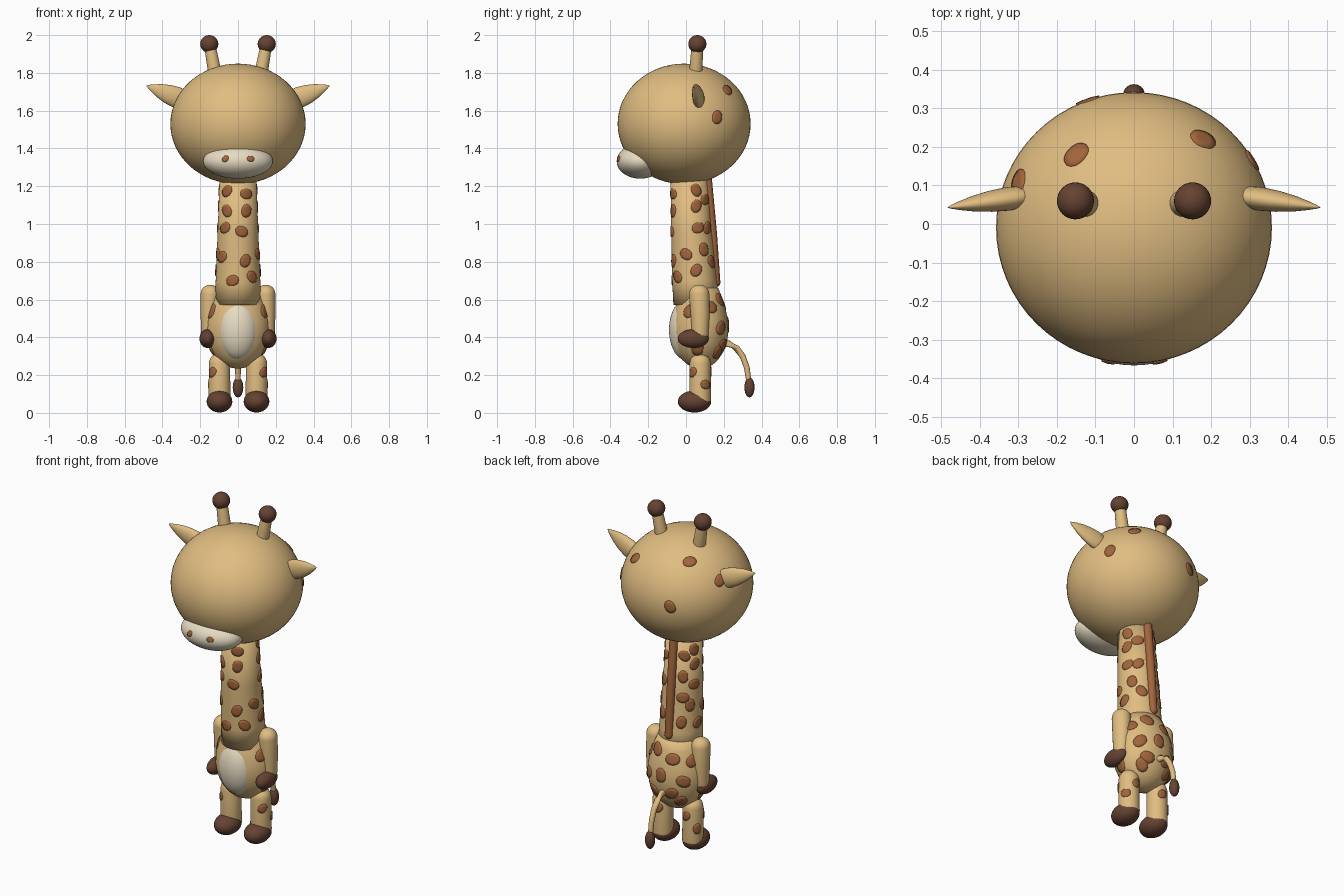
import bpy, bmesh, math
from mathutils import Vector, Matrix
from mathutils.bvhtree import BVHTree

if "Cube" in bpy.data.objects:
    bpy.data.objects.remove(bpy.data.objects["Cube"])


def material(name, rgb):
    m = bpy.data.materials.new(name)
    m.diffuse_color = (*rgb, 1)
    m.use_nodes = True
    m.node_tree.nodes["Principled BSDF"].inputs["Base Color"].default_value = m.diffuse_color
    return m


TAN = material("tan", (0.75, 0.51, 0.22))
DARK = material("dark_brown", (0.13, 0.055, 0.032))
PATCH = material("patch_brown", (0.36, 0.13, 0.045))
CREAM = material("cream", (0.80, 0.71, 0.54))
SURF = {}


def finish(name, bm, mat):
    bmesh.ops.recalc_face_normals(bm, faces=bm.faces)
    for f in bm.faces:
        f.smooth = True
    SURF[name] = BVHTree.FromBMesh(bm)
    me = bpy.data.meshes.new(name)
    bm.to_mesh(me)
    bm.free()
    me.materials.append(mat)
    ob = bpy.data.objects.new(name, me)
    bpy.context.collection.objects.link(ob)
    return ob


def ellipsoid(name, c, r, mat, rot=Matrix.Identity(4), seg=48):
    bm = bmesh.new()
    m = Matrix.Translation(c) @ rot @ Matrix.Diagonal((*r, 1))
    bmesh.ops.create_uvsphere(bm, u_segments=seg, v_segments=seg // 2, radius=1, matrix=m)
    return finish(name, bm, mat)


def loft(name, pts, radii, mat, sides=32, round_ends=True, flat=1.0):
    """Round tube through points; flat squashes it along the second cross axis."""
    pts = [Vector(p) for p in pts]
    rings = []
    n = len(pts)
    for i, (p, r) in enumerate(zip(pts, radii)):
        t = (pts[min(i + 1, n - 1)] - pts[max(i - 1, 0)]).normalized()
        ref = Vector((0, 1, 0)) if abs(t.y) < 0.9 else Vector((1, 0, 0))
        a = ref.cross(t).normalized()
        b = t.cross(a)
        if round_ends and i in (0, n - 1):
            s = -1 if i == 0 else 1
            caps = [(p + t * s * r * math.sin(k * math.pi / 14), r * math.cos(k * math.pi / 14), a, b)
                    for k in range(7)]
            rings += caps[::-1] if i == 0 else caps
        else:
            rings.append((p, r, a, b))
    bm = bmesh.new()
    loops = []
    for p, r, a, b in rings:
        loops.append([bm.verts.new(p + a * r * math.cos(q) + b * r * flat * math.sin(q))
                      for q in (2 * math.pi * k / sides for k in range(sides))])
    for u, v in zip(loops, loops[1:]):
        for k in range(sides):
            j = (k + 1) % sides
            bm.faces.new((u[k], u[j], v[j], v[k]))
    bm.faces.new(loops[0][::-1])
    bm.faces.new(loops[-1])
    return finish(name, bm, mat)


VIEWS = {"front": Vector((0, 1, 0)), "back": Vector((0, -1, 0)), "right": Vector((-1, 0, 0)),
         "left": Vector((1, 0, 0)), "top": Vector((0, 0, -1))}


def spots(name, part, marks, r):
    """Thin patches wrapped on a part: marks are (view, u, v) read from that side."""
    bm = bmesh.new()
    tree = SURF[part]
    for i, (view, u, v) in enumerate(marks):
        d = VIEWS[view]
        start = Vector((u, v, 0)) if view == "top" else (
            Vector((u, 0, v)) if view in ("front", "back") else Vector((0, u, v)))
        p, nrm, _, _ = tree.ray_cast(start - d * 4, d)
        if p is None:
            continue
        a = nrm.orthogonal().normalized()
        b = nrm.cross(a)
        rings = []
        for k, off in ((0.5, 0.005), (0.95, 0.004), (1.0, -0.003)):
            ring = []
            for j in range(16):
                q = 2 * math.pi * j / 16
                rr = r * k * (1 + 0.13 * math.cos(2 * q + i * 1.7))
                h, hn, _, _ = tree.find_nearest(p + a * rr * math.cos(q) + b * rr * math.sin(q))
                ring.append(bm.verts.new(h + hn * off))
            rings.append(ring)
        for s, t in zip(rings, rings[1:]):
            for j in range(16):
                bm.faces.new((s[j], t[j], t[(j + 1) % 16], s[(j + 1) % 16]))
        bm.faces.new(rings[0])
    return finish(name, bm, PATCH)


# Head and muzzle
ellipsoid("head", (0, -0.01, 1.53), (0.358, 0.352, 0.319), TAN, seg=64)
ellipsoid("muzzle", (0, -0.242, 1.332), (0.185, 0.125, 0.092), CREAM)
spots("nostrils", "muzzle", [("front", -0.067, 1.345), ("front", 0.067, 1.345)], 0.018)

# Neck, mane and body
loft("neck", [(0, 0.055, 0.58), (0, 0.045, 0.70), (0, 0.03, 0.95), (0, 0.012, 1.3)],
     [0.122, 0.118, 0.108, 0.095], TAN, sides=48, round_ends=False)
loft("mane", [(0, 0.158, 0.69), (0, 0.14, 0.95), (0, 0.112, 1.25)], [0.024] * 3, PATCH)
profile = [(0.235, 0.01), (0.24, 0.04), (0.255, 0.075), (0.28, 0.107), (0.32, 0.138), (0.37, 0.16),
           (0.43, 0.17), (0.49, 0.167), (0.55, 0.153), (0.61, 0.132), (0.66, 0.11)]
loft("body", [(0, 0.075, z) for z, r in profile], [r for z, r in profile], TAN,
     sides=48, round_ends=False, flat=0.88)
ellipsoid("belly", (0, 0.0, 0.44), (0.11, 0.09, 0.16), CREAM)

# Tail with tuft
loft("tail", [(0, 0.18, 0.37), (0, 0.225, 0.366), (0, 0.268, 0.342), (0, 0.30, 0.30),
              (0, 0.322, 0.24), (0, 0.334, 0.16)], [0.018, 0.018, 0.017, 0.016, 0.015, 0.014], TAN, 16)
ellipsoid("tail_tuft", (0, 0.336, 0.135), (0.028, 0.027, 0.053), DARK, seg=24)

# Paired parts
for s, side in ((1, "right"), (-1, "left")):
    loft(f"horn_{side}", [(s * 0.115, 0.05, 1.76), (s * 0.15, 0.06, 1.95)], [0.037, 0.030], TAN)
    ellipsoid(f"horn_tip_{side}", (s * 0.152, 0.06, 1.953), (0.048, 0.048, 0.047), DARK, seg=32)
    ear = [(0, 0.012), (0.05, 0.04), (0.15, 0.052), (0.3, 0.056), (0.5, 0.050), (0.7, 0.037),
           (0.85, 0.022), (0.95, 0.010), (1, 0.002)]
    base, tip = Vector((s * 0.26, 0.075, 1.645)), Vector((s * 0.483, 0.043, 1.732))
    loft(f"ear_{side}", [base.lerp(tip, t) for t, r in ear], [r for t, r in ear], TAN, 24,
         round_ends=False, flat=0.55)
    loft(f"arm_{side}", [(s * 0.147, 0.07, 0.628), (s * 0.15, 0.075, 0.52), (s * 0.152, 0.075, 0.42)],
         [0.051, 0.048, 0.043], TAN, flat=1.05).scale = (1, 1, 1)
    ellipsoid(f"hand_{side}", (s * 0.161, 0.038, 0.393), (0.043, 0.082, 0.049), DARK, seg=32)
    loft(f"leg_{side}", [(s * 0.098, 0.075, 0.07), (s * 0.098, 0.075, 0.26)], [0.058, 0.056], TAN)
    ellipsoid(f"foot_{side}", (s * 0.098, 0.045, 0.06), (0.068, 0.088, 0.058), DARK, seg=32)
    spots(f"leg_spots_{side}", f"leg_{side}",
          [(side, 0.035, 0.215), (side, 0.105, 0.15), ("back", s * 0.09, 0.22)], 0.028)

# Brown patches
spots("head_spots", "head", [("top", -0.15, 0.18), ("top", 0.18, 0.22), ("top", -0.30, 0.11),
                             ("right", 0.165, 1.565), ("back", -0.12, 1.54)], 0.034)
front = [(-0.06, 1.175), (0.045, 1.16), (-0.06, 1.07), (0.045, 1.07), (-0.07, 0.98), (0.02, 0.96),
         (-0.085, 0.825), (0.04, 0.805), (-0.03, 0.70), (0.075, 0.72)]
flank = [(0.055, 1.18), (0.055, 1.095), (0.065, 0.98), (0, 0.84), (0.095, 0.865), (0.055, 0.755)]
rear = [(0.06, 1.13), (-0.06, 1.15), (-0.06, 1.03), (0.065, 0.98), (-0.065, 0.91), (0.06, 0.80),
        (-0.065, 0.77)]
spots("neck_spots", "neck", [("front", *p) for p in front] + [("back", *p) for p in rear]
      + [(v, *p) for v in ("right", "left") for p in flank], 0.033)
spots("body_spots", "body", [(v, *p) for v in ("right", "left") for p in
                             [(0.02, 0.54), (0.13, 0.56), (0.185, 0.45), (0.06, 0.34), (0.17, 0.32)]]
      + [("back", -0.05, 0.57), ("back", 0.06, 0.60), ("back", 0.01, 0.47), ("back", -0.05, 0.37),
         ("back", 0.07, 0.36)], 0.038)
